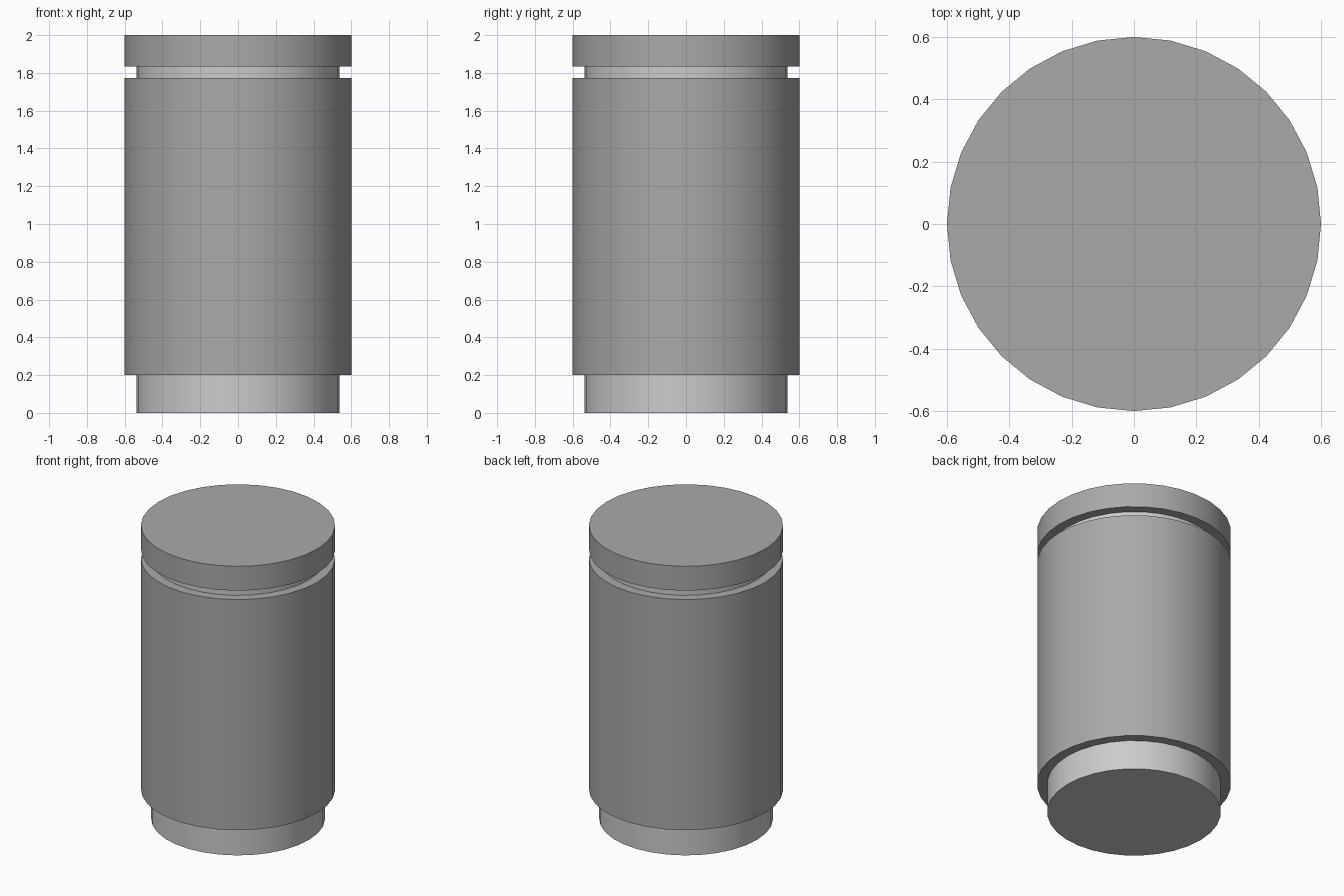
import bpy
import math

if "Cube" in bpy.data.objects:
    bpy.data.objects.remove(bpy.data.objects["Cube"])

SIDES = 32

dark = bpy.data.materials.new("dark_grey")
dark.diffuse_color = (0.4, 0.4, 0.4, 1)
dark.use_nodes = True
dark.node_tree.nodes["Principled BSDF"].inputs["Base Color"].default_value = dark.diffuse_color


def drum(name, radius, z0, z1, material=None):
    bpy.ops.mesh.primitive_cylinder_add(
        vertices=SIDES, radius=radius, depth=z1 - z0, location=(0, 0, (z0 + z1) / 2))
    ob = bpy.context.object
    ob.name = name
    if material:
        ob.data.materials.append(material)
    bpy.ops.object.shade_smooth_by_angle(angle=math.radians(30))
    return ob


# Lighter base foot and the neck seen in the gap under the lid
drum("base_foot", 0.537, 0.0, 0.201)
drum("neck", 0.537, 1.773, 1.834)

# Main barrel and flat lid
drum("barrel", 0.6, 0.201, 1.773, dark)
drum("lid", 0.6, 1.834, 2.0, dark)
